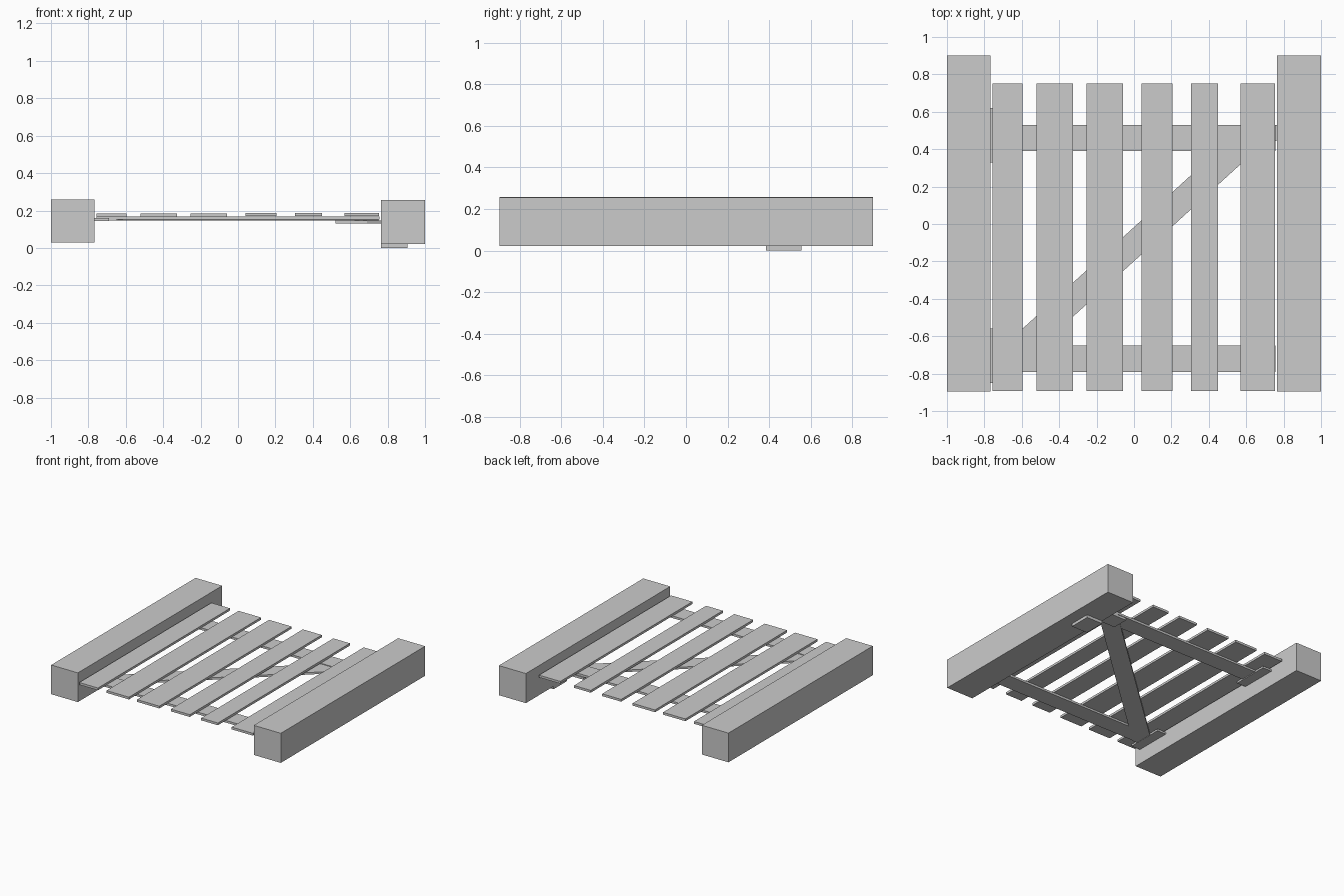
import bpy, bmesh

if "Cube" in bpy.data.objects:
    bpy.data.objects.remove(bpy.data.objects["Cube"])

grey = bpy.data.materials.new("plain grey")
grey.diffuse_color = (0.6, 0.6, 0.6, 1)
grey.use_nodes = True
grey.node_tree.nodes["Principled BSDF"].inputs["Base Color"].default_value = grey.diffuse_color


def plate(name, outline, z0, z1):
    """Extrude a flat outline (counter-clockwise) from z0 to z1."""
    bm = bmesh.new()
    base = bm.faces.new([bm.verts.new((x, y, z0)) for x, y in outline])
    top = bmesh.ops.extrude_face_region(bm, geom=[base])["geom"]
    for v in top:
        if isinstance(v, bmesh.types.BMVert):
            v.co.z = z1
    bmesh.ops.recalc_face_normals(bm, faces=bm.faces)
    mesh = bpy.data.meshes.new(name)
    bm.to_mesh(mesh)
    bm.free()
    mesh.materials.append(grey)
    obj = bpy.data.objects.new(name, mesh)
    bpy.context.collection.objects.link(obj)
    return obj


def box(name, x0, x1, y0, y1, z0, z1):
    return plate(name, [(x0, y0), (x1, y0), (x1, y1), (x0, y1)], z0, z1)


# Posts
box("left_post", -1, -0.768, -0.896, 0.9, 0.028, 0.258)
box("right_post", 0.765, 1, -0.896, 0.9, 0.022, 0.255)

# Upright slats
slats = [(-0.757, -0.595), (-0.52, -0.325), (-0.255, -0.06),
         (0.04, 0.205), (0.305, 0.45), (0.57, 0.755)]
for i, (x0, x1) in enumerate(slats):
    z = 0.166 + 0.004 * (x0 > 0)
    box(f"slat_{i + 1}", x0, x1, -0.893, 0.75, z, z + 0.018)

# Cross rails, each with a hinge plate at the left post
for name, y0, y1 in (("lower", -0.79, -0.65), ("upper", 0.39, 0.53)):
    box(name + "_rail", -0.757, 0.757, y0, y1, 0.151, 0.168)
    box(name + "_hinge", -0.77, -0.69, y0 - 0.06, y1 + 0.09, 0.145, 0.16)

# Diagonal brace, trimmed to the rails
plate("diagonal_brace", [(-0.75, -0.70), (-0.75, -0.79), (-0.65, -0.79),
                         (0.75, 0.483), (0.75, 0.53), (0.6, 0.53)],
      0.147, 0.163)

# Latch plate on the gate and catch plate under the right post
plate("latch", [(0.52, 0.40), (0.69, 0.40), (0.767, 0.45),
                (0.767, 0.53), (0.52, 0.53)], 0.13, 0.148)
box("catch_plate", 0.765, 0.905, 0.385, 0.555, 0, 0.024)
